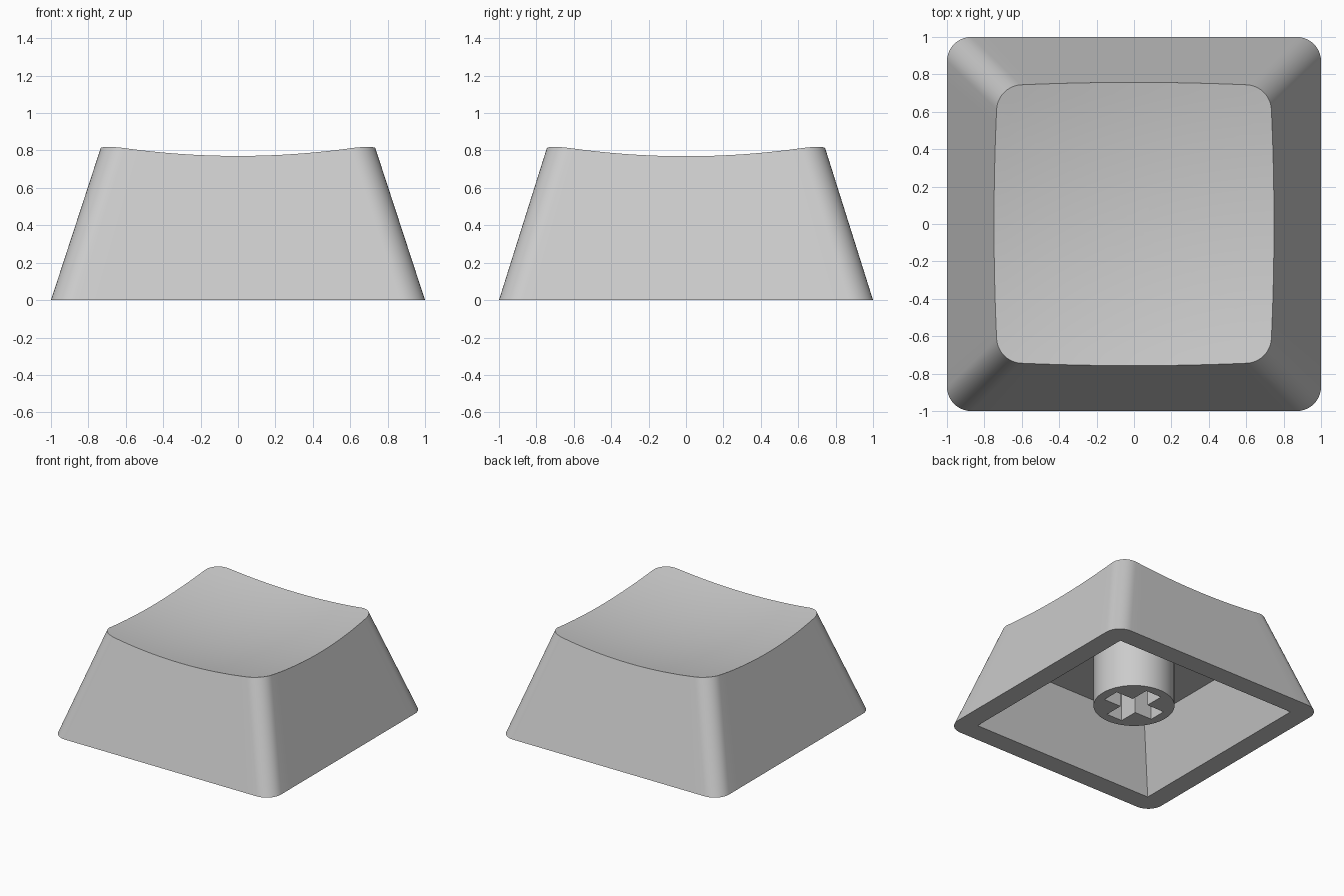
import bpy
import bmesh
from math import sin, cos, pi, radians

cube = bpy.data.objects.get("Cube")
if cube:
    bpy.data.objects.remove(cube, do_unlink=True)

# Material
grey = bpy.data.materials.new("light_grey_plastic")
grey.use_nodes = True
colour = (0.6, 0.6, 0.6, 1)
grey.diffuse_color = colour
grey.node_tree.nodes["Principled BSDF"].inputs["Base Color"].default_value = colour

# Main dimensions
TAPER_X, TAPER_Y = 0.327, 0.315
CORNER = 0.13
ARC, SIDE = 10, 16
INNER, CEILING = 0.836, 0.52
STEM_BOTTOM, STEM_RADIUS = 0.114, 0.305
SLOT_LENGTH, SLOT_WIDTH = 0.23, 0.072


def dish(x, y):
    return 0.702 + 0.12 * (x * x + y * y)


def corner_arcs(hx, hy, r):
    """Rounded rectangle outline with evenly divided sides."""
    corners = []
    for i, (sx, sy) in enumerate(((1, 1), (-1, 1), (-1, -1), (1, -1))):
        angles = [(i + j / ARC) * pi / 2 for j in range(ARC + 1)]
        corners.append([(sx * (hx - r) + r * cos(a), sy * (hy - r) + r * sin(a))
                        for a in angles])
    points = []
    for arc, following in zip(corners, corners[1:] + corners[:1]):
        (ax, ay), (bx, by) = arc[-1], following[0]
        points += arc
        points += [(ax + (bx - ax) * k / SIDE, ay + (by - ay) * k / SIDE)
                   for k in range(1, SIDE)]
    return points


def tapered(z, half, r):
    return corner_arcs(half - TAPER_X * z, half - TAPER_Y * z, r)


def flat_ring(z, half, r):
    return [(x, y, z) for x, y in tapered(z, half, r)]


def dish_rim():
    """Where the sloping walls meet the dished top."""
    low, high = tapered(0, 1, CORNER), tapered(1, 1, CORNER)
    rim = []
    for (ax, ay), (bx, by) in zip(low, high):
        z = 0.8
        for _ in range(12):
            x, y = ax + (bx - ax) * z, ay + (by - ay) * z
            z = dish(x, y)
        rim.append((x, y, z))
    return rim


def finish(obj):
    obj.data.materials.clear()
    obj.data.materials.append(grey)
    bpy.ops.object.select_all(action="DESELECT")
    obj.select_set(True)
    bpy.context.view_layer.objects.active = obj
    bpy.ops.object.shade_smooth_by_angle(angle=radians(30))


# Hollow cap: ceiling, inner walls, bottom rim, outer walls, dished top
rim = dish_rim()
rings = [flat_ring(CEILING, INNER, 0), flat_ring(0, INNER, 0),
         flat_ring(0, 1, CORNER), rim]
STEPS = 12
for i in range(STEPS - 1, 0, -1):
    s = i / STEPS
    rings.append([(x * s, y * s, dish(x * s, y * s)) for x, y, z in rim])

bm = bmesh.new()
loops = [[bm.verts.new(p) for p in ring] for ring in rings]
count = len(rim)
for a, b in zip(loops, loops[1:]):
    for i in range(count):
        j = (i + 1) % count
        bm.faces.new((a[i], a[j], b[j], b[i]))
bm.faces.new(loops[0])
centre = bm.verts.new((0, 0, dish(0, 0)))
for i in range(count):
    bm.faces.new((loops[-1][i], loops[-1][(i + 1) % count], centre))
bmesh.ops.remove_doubles(bm, verts=bm.verts, dist=1e-5)
bmesh.ops.recalc_face_normals(bm, faces=bm.faces)
mesh = bpy.data.meshes.new("cap_shell")
bm.to_mesh(mesh)
bm.free()
shell = bpy.data.objects.new("cap_shell", mesh)
bpy.context.collection.objects.link(shell)
finish(shell)

# Stem: extruded disc with a cross-shaped slot
curve = bpy.data.curves.new("mounting_stem", "CURVE")
curve.dimensions = "2D"
curve.fill_mode = "BOTH"
stem_top = CEILING + 0.01
curve.extrude = (stem_top - STEM_BOTTOM) / 2


def add_outline(points):
    spline = curve.splines.new("POLY")
    spline.points.add(len(points) - 1)
    for point, (x, y) in zip(spline.points, points):
        point.co = (x, y, 0, 1)
    spline.use_cyclic_u = True


add_outline([(STEM_RADIUS * cos(2 * pi * i / 64), STEM_RADIUS * sin(2 * pi * i / 64))
             for i in range(64)])
L, W = SLOT_LENGTH, SLOT_WIDTH
cross = []
for c, s in ((1, 0), (0, 1), (-1, 0), (0, -1)):
    cross += [(x * c - y * s, x * s + y * c) for x, y in ((L, -W), (L, W), (W, W))]
add_outline(cross)

stem = bpy.data.objects.new("mounting_stem", curve)
stem.location.z = (stem_top + STEM_BOTTOM) / 2
bpy.context.collection.objects.link(stem)
bpy.ops.object.select_all(action="DESELECT")
stem.select_set(True)
bpy.context.view_layer.objects.active = stem
bpy.ops.object.convert(target="MESH")
stem = bpy.context.view_layer.objects.active

# Weld the caps to the walls and face everything outward
bm = bmesh.new()
bm.from_mesh(stem.data)
bmesh.ops.remove_doubles(bm, verts=bm.verts, dist=1e-5)
bmesh.ops.recalc_face_normals(bm, faces=bm.faces)
bm.to_mesh(stem.data)
bm.free()
finish(stem)
